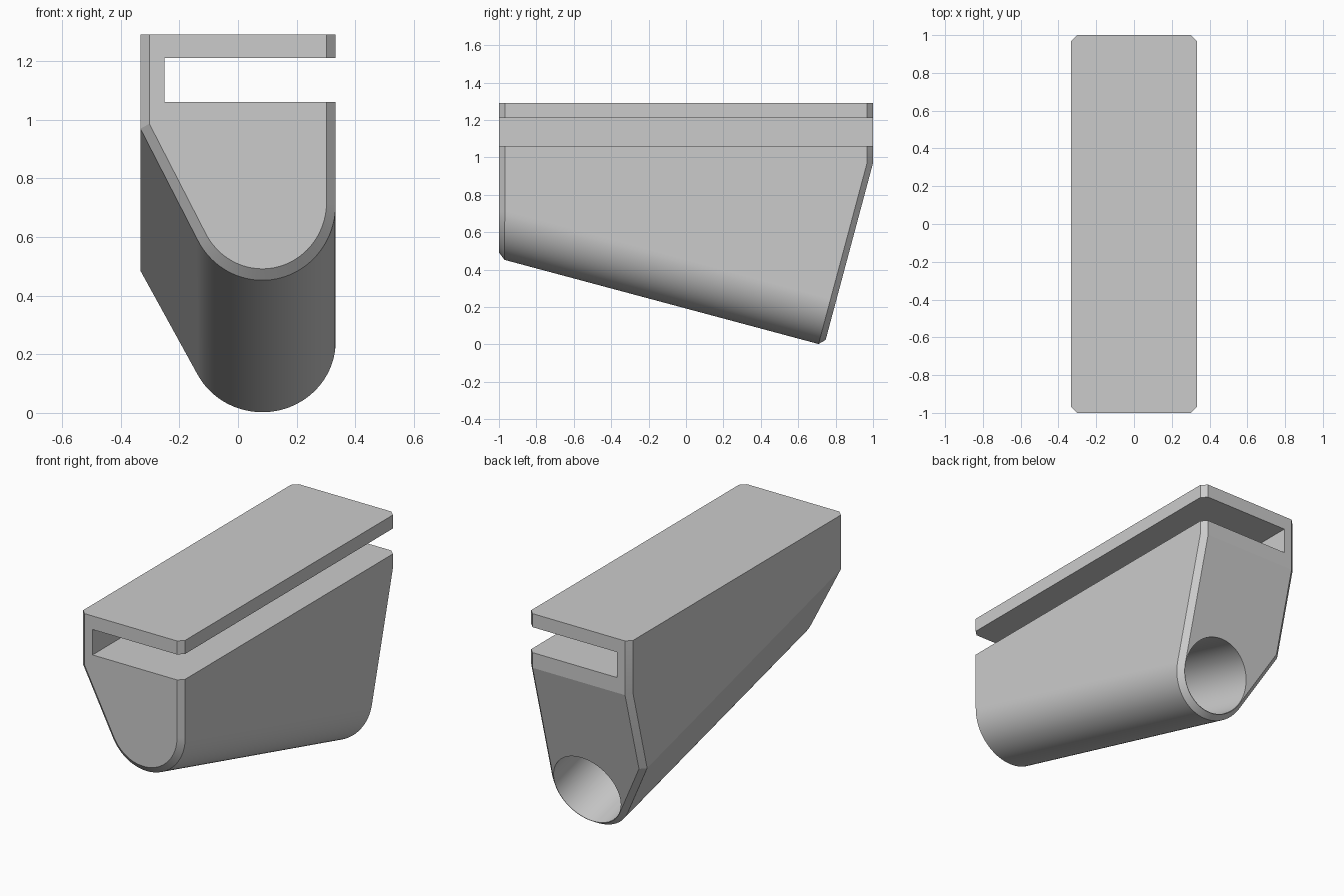
import bpy, bmesh
from math import radians, sin, cos, acos, atan2, hypot
from mathutils import Vector

cube = bpy.data.objects.get("Cube")
if cube:
    bpy.data.objects.remove(cube, do_unlink=True)

TILT = radians(15)
AXIS = Vector((0, cos(TILT), -sin(TILT)))      # barrel axis, sloping down to the back
RISE = Vector((0, sin(TILT), cos(TILT)))       # "up" across the barrel
CENTRE = Vector((0.083, -1, 0.719))            # barrel centre on the front face
HALF_WIDTH, RADIUS, BORE = 0.333, 0.25, 0.216
HEIGHT, BACK_KINK, CHAMFER = 1.29, 0.97, 0.031

grey = bpy.data.materials.new("grey")
grey.use_nodes = True
colour = (0.6, 0.6, 0.6, 1)
grey.diffuse_color = colour
grey.node_tree.nodes["Principled BSDF"].inputs["Base Color"].default_value = colour


def make_object(name, bm):
    bmesh.ops.recalc_face_normals(bm, faces=bm.faces)
    mesh = bpy.data.meshes.new(name)
    bm.to_mesh(mesh)
    bm.free()
    mesh.materials.append(grey)
    obj = bpy.data.objects.new(name, mesh)
    bpy.context.collection.objects.link(obj)
    return obj


def trim(bm, point, normal):
    """Cut the convex solid by a plane and cap the opening."""
    geom = bm.verts[:] + bm.edges[:] + bm.faces[:]
    cut = bmesh.ops.bisect_plane(bm, geom=geom, plane_co=point, plane_no=normal,
                                 clear_outer=True)["geom_cut"]
    edges = [e for e in cut if isinstance(e, bmesh.types.BMEdge)]
    bmesh.ops.contextual_create(bm, geom=edges)


# Section: right wall, round bottom, tangent slope, left wall
knee = (-HALF_WIDTH - CENTRE.x, RADIUS)
end = -(atan2(0, -1) * 2 - atan2(knee[1], knee[0]) - acos(RADIUS / hypot(*knee)))
steps = 40
section = [(RADIUS, 3)]
section += [(RADIUS * cos(end * i / steps), RADIUS * sin(end * i / steps))
            for i in range(steps + 1)]
section += [knee, (knee[0], 3)]

# Body: tilted extrusion trimmed by the top, front and back planes
bm = bmesh.new()
face = bm.faces.new([bm.verts.new(CENTRE + Vector((u, 0, 0)) + RISE * v - AXIS * 2)
                     for u, v in section])
moved = bmesh.ops.extrude_face_region(bm, geom=[face])["geom"]
bmesh.ops.translate(bm, vec=AXIS * 6,
                    verts=[g for g in moved if isinstance(g, bmesh.types.BMVert)])
bmesh.ops.recalc_face_normals(bm, faces=bm.faces)
back_point = Vector((0, 1, BACK_KINK))
trim(bm, (0, 0, HEIGHT), (0, 0, 1))
trim(bm, (0, -1, 0), (0, -1, 0))
trim(bm, (0, 1, 0), (0, 1, 0))
trim(bm, back_point, AXIS)
bmesh.ops.recalc_face_normals(bm, faces=bm.faces)

# Chamfer around the front and back ends, leaving the top edge sharp
def is_end(f):
    return abs(f.normal.y) > 0.9


rim = [e for e in bm.edges if len(e.link_faces) == 2
       and sum(is_end(f) for f in e.link_faces) == 1
       and not any(f.normal.z > 0.9 for f in e.link_faces)]
bmesh.ops.bevel(bm, geom=rim, offset=CHAMFER, offset_type='OFFSET',
                segments=1, profile=0.5, affect='EDGES')
body = make_object("body", bm)

# Slot cutter, open on the left side
bm = bmesh.new()
bmesh.ops.create_cube(bm, size=1)
bmesh.ops.scale(bm, vec=(1, 3, 0.15), verts=bm.verts)
bmesh.ops.translate(bm, vec=(0.25, 0, 1.135), verts=bm.verts)
slot = make_object("slot_cutter", bm)

# Blind bore cutter, entering square to the back face
depth, spare = 1.5, 0.2
back = AXIS.dot(back_point - CENTRE)
bm = bmesh.new()
bmesh.ops.create_cone(bm, cap_ends=True, segments=72, radius1=BORE, radius2=BORE,
                      depth=depth + spare)
bmesh.ops.rotate(bm, verts=bm.verts,
                 matrix=Vector((0, 0, 1)).rotation_difference(AXIS).to_matrix())
bmesh.ops.translate(bm, verts=bm.verts,
                    vec=CENTRE + AXIS * (back + (spare - depth) / 2))
bore = make_object("bore_cutter", bm)

bpy.ops.object.select_all(action='DESELECT')
bpy.context.view_layer.objects.active = body
body.select_set(True)
for cutter in (slot, bore):
    cutter.hide_render = True
    mod = body.modifiers.new(cutter.name, 'BOOLEAN')
    mod.operation, mod.solver, mod.object = 'DIFFERENCE', 'EXACT', cutter
    bpy.ops.object.modifier_apply(modifier=mod.name)
    bpy.data.objects.remove(cutter, do_unlink=True)

# Smooth the round surfaces and keep the flats flat
bpy.ops.object.shade_smooth_by_angle(angle=radians(12))
weighted = body.modifiers.new("flat_sides", 'WEIGHTED_NORMAL')
weighted.keep_sharp = True
